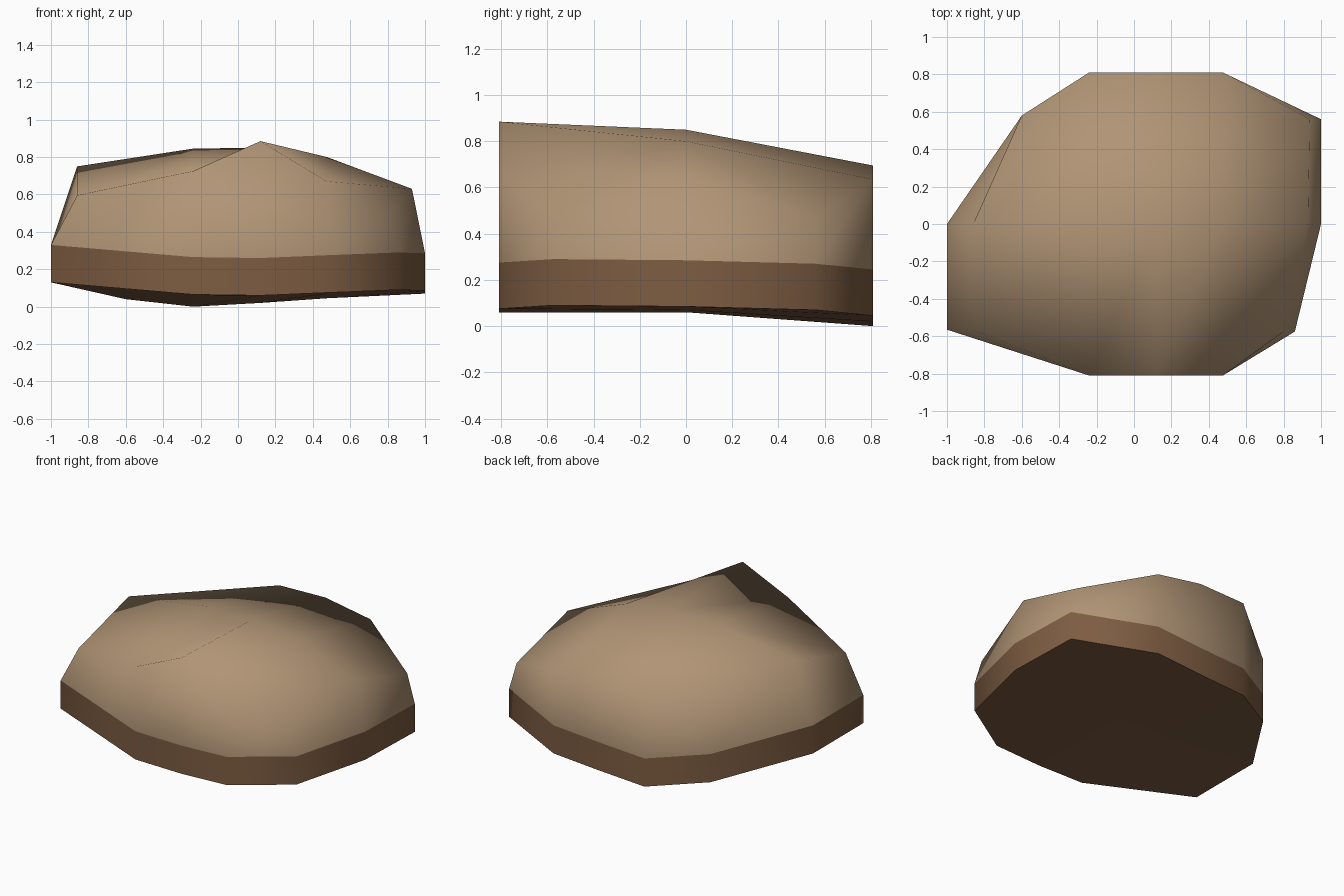
import bpy
import bmesh

if "Cube" in bpy.data.objects:
    bpy.data.objects.remove(bpy.data.objects["Cube"])

# Plan grid, 5 columns by 3 rows: (x low, x high, y, base z, top z)
ROWS = [
    [(-1, -.86, -.565, .13, .595), (-.24, -.24, -.81, .065, .725), (.12, .12, -.81, .06, .885),
     (.475, .475, -.81, .075, .67), (.86, .80, -.575, .09, .48)],
    [(-1, -.86, 0, .13, .75), (-.24, -.24, 0, .06, .845), (.12, .12, 0, .06, .85),
     (.475, .475, 0, .07, .80), (1, .93, 0, .085, .63)],
    [(-1 + .40, -.60, .58, .04, .50), (-.24, -.24, .81, 0, .685), (.12, .12, .81, .02, .695),
     (.475, .475, .81, .045, .635), (1, .94, .56, .07, .47)],
]
BAND = .2  # height of the dark band

# Rim of the grid, counter-clockwise
RIM = ([(0, c) for c in range(5)] + [(1, 4)]
       + [(2, c) for c in range(4, -1, -1)] + [(1, 0)])


def material(name, color):
    m = bpy.data.materials.new(name)
    m.diffuse_color = (*color, 1)
    m.use_nodes = True
    m.node_tree.nodes["Principled BSDF"].inputs["Base Color"].default_value = m.diffuse_color
    return m


def low(p, lift=0):
    return (p[0], p[2], p[3] + lift)


def high(p):
    return (p[1], p[2], p[4])


def build(name, sheet_pos, edge_pos, flip, mat):
    """A grid sheet plus a skirt running round its rim."""
    bm = bmesh.new()
    grid = [[bm.verts.new(sheet_pos(p)) for p in row] for row in ROWS]
    for r in range(2):
        for c in range(4):
            quad = [grid[r][c], grid[r][c + 1], grid[r + 1][c + 1], grid[r + 1][c]]
            face = bm.faces.new(quad[::-1] if flip else quad)
            face.smooth = not flip
    edge = [bm.verts.new(edge_pos(ROWS[r][c])) for r, c in RIM]
    for i, (r, c) in enumerate(RIM):
        j = (i + 1) % len(RIM)
        a, b = grid[r][c], grid[RIM[j][0]][RIM[j][1]]
        quad = [a, b, edge[j], edge[i]] if flip else [edge[i], edge[j], b, a]
        bm.faces.new(quad).smooth = True
        if flip:  # crisp lower rim
            bm.edges.get((a, b)).smooth = False
    mesh = bpy.data.meshes.new(name)
    bm.to_mesh(mesh)
    bm.free()
    mesh.materials.append(mat)
    obj = bpy.data.objects.new(name, mesh)
    bpy.context.collection.objects.link(obj)
    return obj


# Rounded upper mound with its upper walls
build("rock_top", high, lambda p: low(p, BAND), False,
      material("tan stone", (.44, .30, .18)))

# Dark lower band with the underside
build("rock_base", low, lambda p: low(p, BAND), True,
      material("dark brown stone", (.205, .108, .054)))
